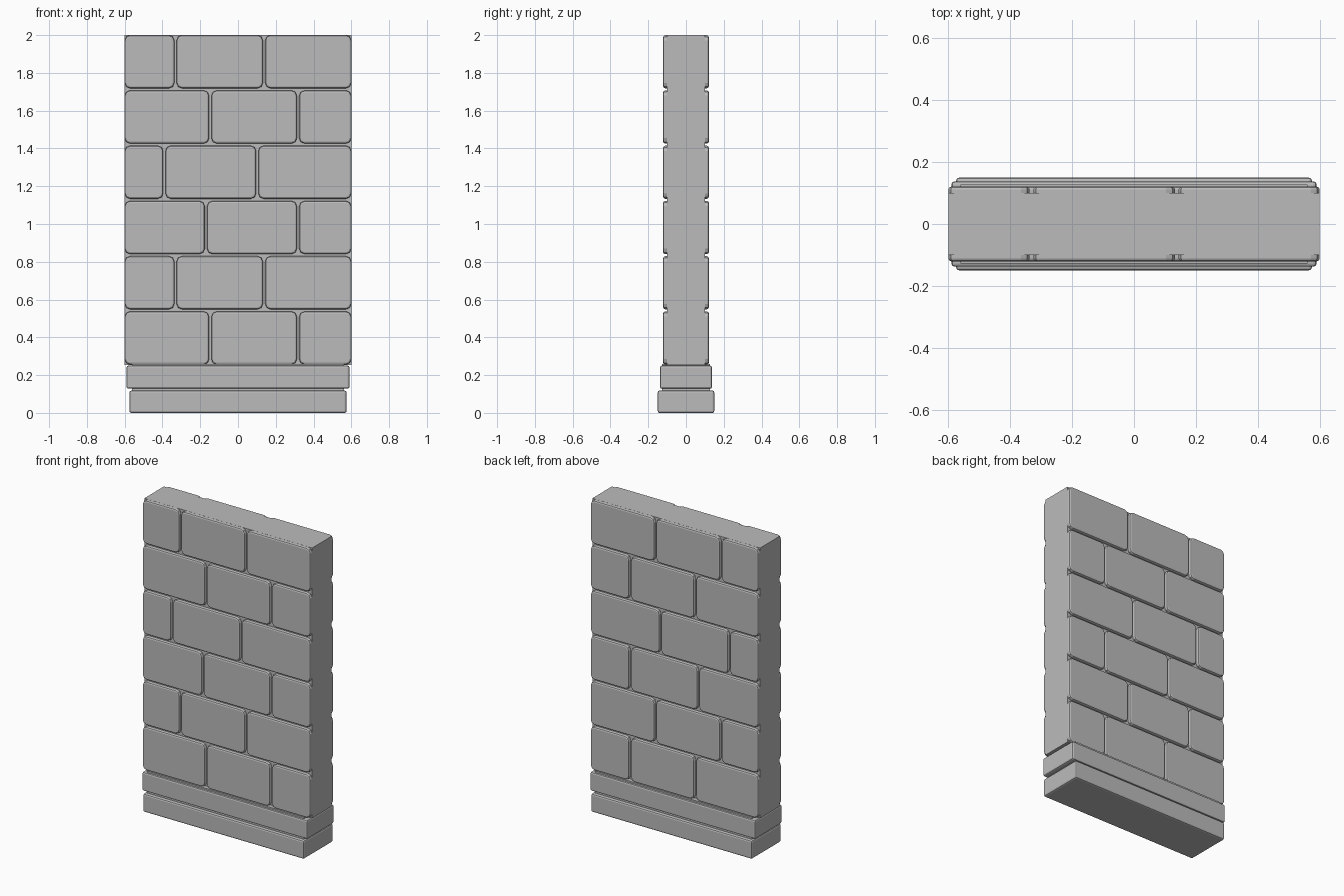
import bpy
import bmesh
from math import cos, sin, pi

cube = bpy.data.objects.get("Cube")
if cube:
    bpy.data.objects.remove(cube, do_unlink=True)

stone = bpy.data.materials.new("grey stone")
stone.use_nodes = True
GREY = (0.5, 0.5, 0.5, 1)
stone.diffuse_color = GREY
stone.node_tree.nodes["Principled BSDF"].inputs["Base Color"].default_value = GREY

HALF_W, CORE_Y, FACE_Y = 0.6, 0.1, 0.121
BOTTOM, PITCH, BRICK_H, GAP = 0.256, 0.2925, 0.281, 0.012


def finish(bm, name):
    bmesh.ops.recalc_face_normals(bm, faces=bm.faces)
    mesh = bpy.data.meshes.new(name)
    bm.to_mesh(mesh)
    bm.free()
    mesh.materials.append(stone)
    obj = bpy.data.objects.new(name, mesh)
    bpy.context.collection.objects.link(obj)
    return obj


def block(name, half_x, half_y, z0, z1, bevel=0):
    bm = bmesh.new()
    bmesh.ops.create_cube(bm, size=1)
    for v in bm.verts:
        v.co = (v.co.x * 2 * half_x, v.co.y * 2 * half_y, z0 + (v.co.z + 0.5) * (z1 - z0))
    if bevel:
        bmesh.ops.bevel(bm, geom=bm.edges[:], offset=bevel, segments=2,
                        profile=0.5, affect='EDGES')
    return finish(bm, name)


def outline(x0, x1, z0, z1, radius, inset):
    """Rounded rectangle, two segments on each corner."""
    r = radius - inset
    corners = [(x1, z1, -1, -1), (x0, z1, 1, -1), (x0, z0, 1, 1), (x1, z0, -1, 1)]
    points = []
    for i, (x, z, sx, sz) in enumerate(corners):
        for step in range(3):
            a = (i + step / 2) * pi / 2
            points.append((x + sx * radius + r * cos(a), z + sz * radius + r * sin(a)))
    return points


def add_brick(bm, x0, x1, z0, z1, side):
    rings = []
    # Straight sides, then a narrow rounded rim onto the flat face
    for y, inset in [(CORE_Y, 0), (FACE_Y - 0.009, 0), (FACE_Y - 0.003, 0.003), (FACE_Y, 0.01)]:
        rings.append([bm.verts.new((x, side * y, z))
                      for x, z in outline(x0, x1, z0, z1, 0.028, inset)])
    for low, high in zip(rings, rings[1:]):
        for i in range(len(low)):
            j = (i + 1) % len(low)
            bm.faces.new((low[i], low[j], high[j], high[i]))
    bm.faces.new(rings[0])
    bm.faces.new(rings[-1])


# Base courses with a recessed joint
block("base_lower", 0.575, 0.15, 0, 0.118, 0.01)
block("base_joint", 0.56, 0.128, 0.1, 0.26)
block("base_upper", 0.59, 0.138, 0.128, 0.25, 0.01)

# Wall core
block("wall_core", HALF_W, CORE_Y, 0.254, 2)

# Brick courses from bottom to top, given by the middles of their upright joints
COURSES = [(-0.147, 0.318), (-0.331, 0.138), (-0.17, 0.318),
           (-0.39, 0.102), (-0.147, 0.318), (-0.331, 0.138)]
for name, side in (("front_bricks", -1), ("back_bricks", 1)):
    bm = bmesh.new()
    for row, (a, b) in enumerate(COURSES):
        z = BOTTOM + row * PITCH
        g = GAP / 2
        for x0, x1 in [(-HALF_W, a - g), (a + g, b - g), (b + g, HALF_W)]:
            add_brick(bm, x0, x1, z, z + BRICK_H, side)
    finish(bm, name)
